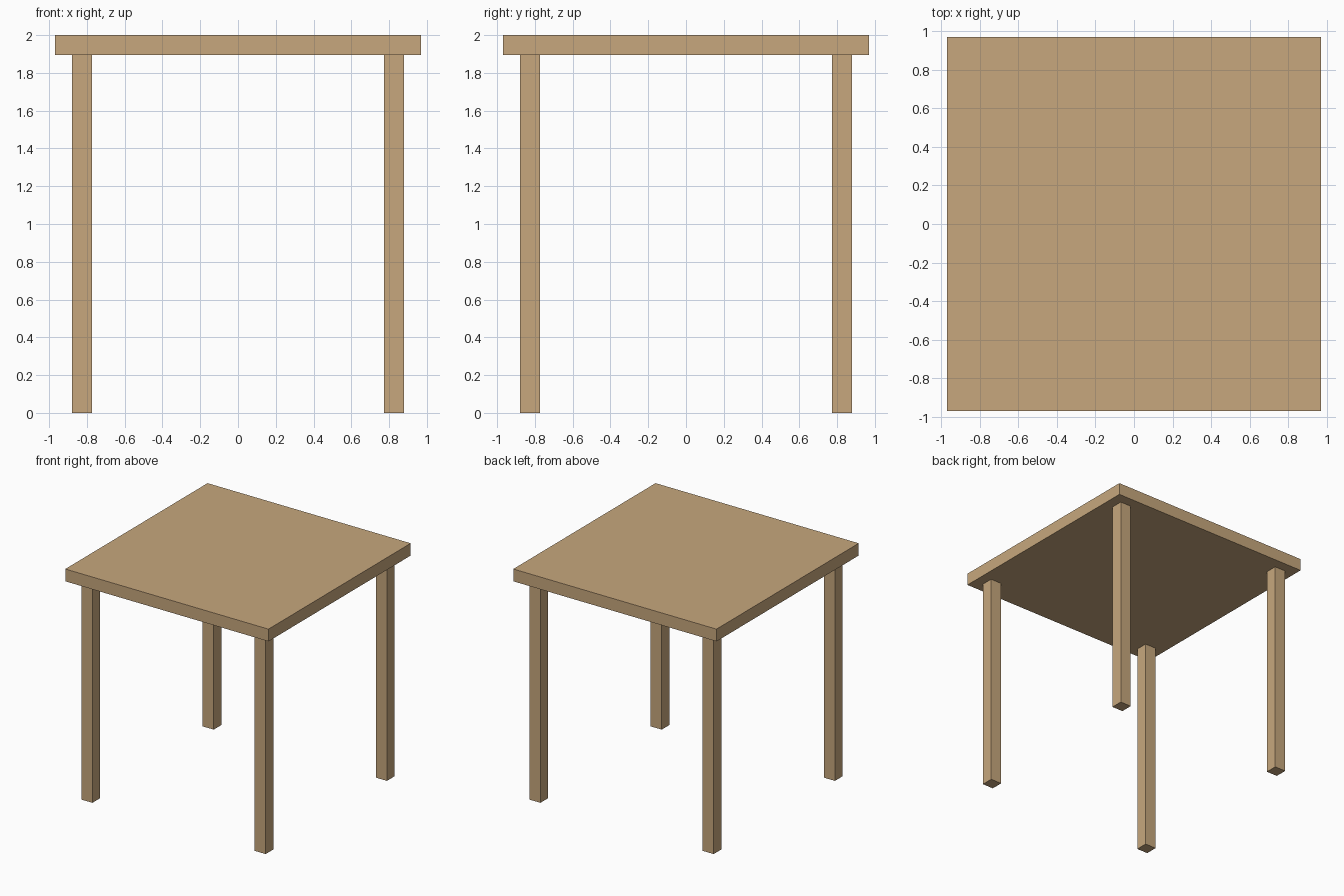
import bpy

if "Cube" in bpy.data.objects:
    bpy.data.objects.remove(bpy.data.objects["Cube"])

HEIGHT = 2.0
TOP_HALF = 0.97      # half width of the table top
THICK = 0.106        # top thickness and leg width
LEG_POS = 0.827      # leg centre distance from the middle

wood = bpy.data.materials.new("light wood")
wood.diffuse_color = (0.571, 0.386, 0.205, 1.0)
wood.use_nodes = True
wood.node_tree.nodes["Principled BSDF"].inputs["Base Color"].default_value = wood.diffuse_color


def box(name, centre, size):
    bpy.ops.mesh.primitive_cube_add(size=1, location=centre)
    obj = bpy.context.object
    obj.name = name
    obj.scale = size
    bpy.ops.object.transform_apply(location=False, rotation=False, scale=True)
    obj.data.materials.append(wood)
    return obj


# Square table top
box("table_top", (0, 0, HEIGHT - THICK / 2), (2 * TOP_HALF, 2 * TOP_HALF, THICK))

# Four square legs, standing on the ground and meeting the underside
leg_height = HEIGHT - THICK
for y_name, sy in (("front", -1), ("back", 1)):
    for x_name, sx in (("left", -1), ("right", 1)):
        box(f"{y_name}_{x_name}_leg",
            (sx * LEG_POS, sy * LEG_POS, leg_height / 2),
            (THICK, THICK, leg_height))
